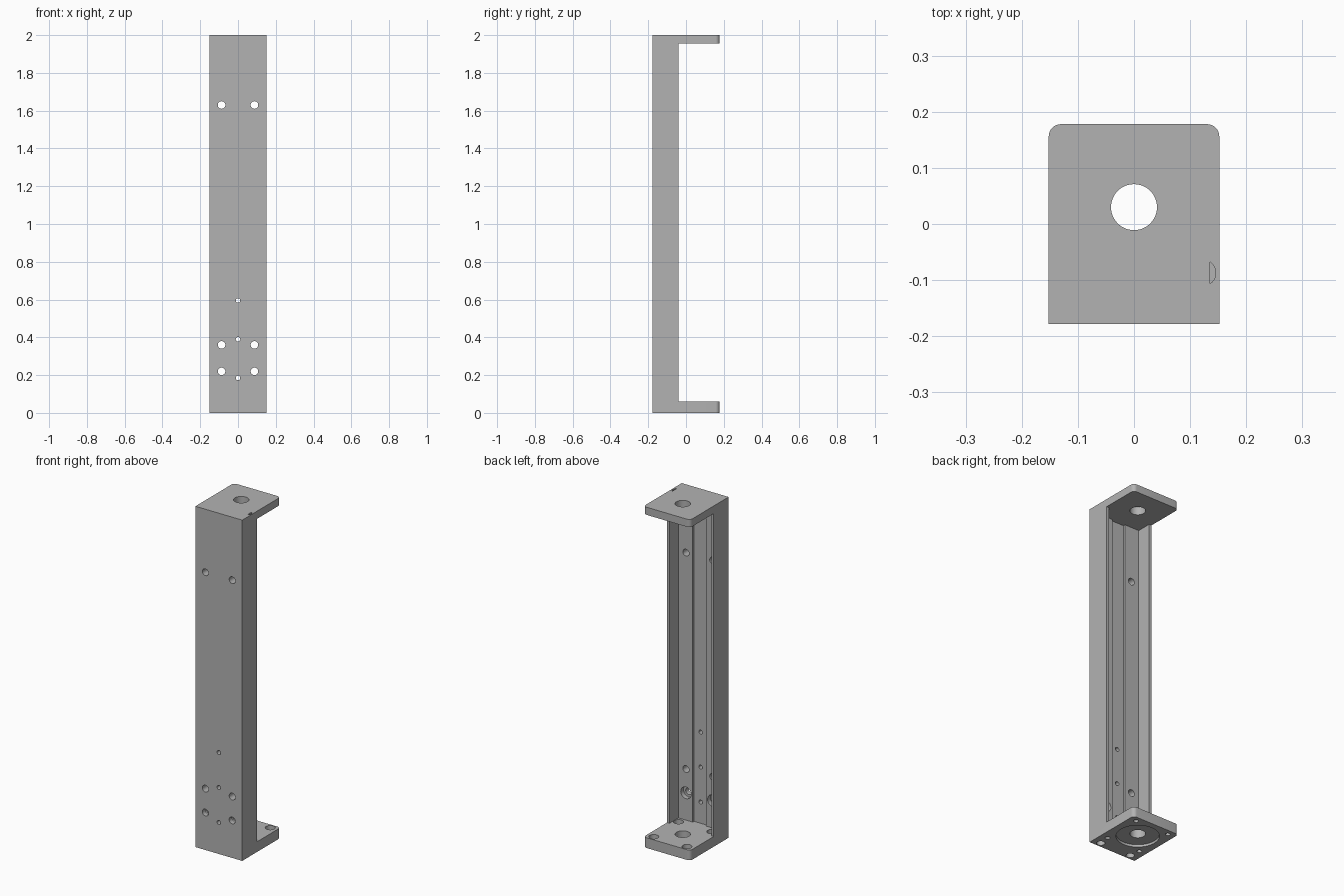
import bpy
import math

cube = bpy.data.objects.get("Cube")
if cube:
    bpy.data.objects.remove(cube, do_unlink=True)

# Overall sizes
HALF_W, HALF_D, HEIGHT = 0.152, 0.178, 2.0
FLOOR, CEILING = 0.06, 1.955
BORE_Y = 0.03

grey = bpy.data.materials.new("plain_grey")
grey.use_nodes = True
colour = (0.45, 0.45, 0.45, 1)
grey.diffuse_color = colour
grey.node_tree.nodes["Principled BSDF"].inputs["Base Color"].default_value = colour


def box(name, x, y, z):
    """Box from (min, max) ranges on each axis."""
    bpy.ops.mesh.primitive_cube_add(size=1, location=[sum(r) / 2 for r in (x, y, z)])
    ob = bpy.context.object
    ob.name = name
    ob.scale = [r[1] - r[0] for r in (x, y, z)]
    bpy.ops.object.transform_apply(location=True, scale=True)
    return ob


def prism(name, radius, start, end, axis, a, b, sides=32):
    """Cylinder along z at (x, y) = (a, b), or along y at (x, z) = (a, b)."""
    mid = (start + end) / 2
    loc, rot = ((a, b, mid), (0, 0, 0)) if axis == "z" else ((a, mid, b), (math.pi / 2, 0, 0))
    bpy.ops.mesh.primitive_cylinder_add(vertices=sides, radius=radius,
                                        depth=end - start, location=loc, rotation=rot)
    ob = bpy.context.object
    ob.name = name
    return ob


def apply(ob, mod):
    bpy.ops.object.select_all(action="DESELECT")
    bpy.context.view_layer.objects.active = ob
    ob.select_set(True)
    bpy.ops.object.modifier_apply(modifier=mod.name)


def cut(ob, cutter):
    cutter.hide_render = True
    mod = ob.modifiers.new("cut", "BOOLEAN")
    mod.operation, mod.solver, mod.object = "DIFFERENCE", "EXACT", cutter
    apply(ob, mod)
    bpy.data.objects.remove(cutter, do_unlink=True)


# Solid block with rounded rear vertical edges
frame = box("channel_frame", (-HALF_W, HALF_W), (-HALF_D, HALF_D), (0, HEIGHT))
weights = frame.data.attributes.new("bevel_weight_edge", "FLOAT", "EDGE")
for edge in frame.data.edges:
    p, q = (frame.data.vertices[i].co for i in edge.vertices)
    upright = abs(p.z - q.z) > 1
    weights.data[edge.index].value = 1.0 if upright and p.y > 0 else 0.0
round_mod = frame.modifiers.new("rounding", "BEVEL")
round_mod.limit_method, round_mod.width, round_mod.segments = "WEIGHT", 0.022, 8
apply(frame, round_mod)

# Space between end plates, inner channel and central groove
for half, back in ((0.3, -0.04), (0.136, -0.124), (0.043, -0.136)):
    cut(frame, box("channel_cutter", (-half, half), (back, 0.3), (FLOOR, CEILING)))

# Mounting holes through the web
for side in (-1, 1):
    for z in (0.22, 0.36, 1.63):
        cut(frame, prism("mount_hole", 0.02, -0.25, -0.06, "y", side * 0.087, z))
    cut(frame, prism("mount_counterbore", 0.034, -0.15, -0.06, "y", side * 0.087, 0.22))
for z in (0.185, 0.39, 0.595):
    cut(frame, prism("centre_hole", 0.012, -0.25, -0.06, "y", 0, z, 24))

# Shaft bores in both end plates, with a bearing recess underneath
cut(frame, prism("top_bore", 0.041, 1.9, 2.1, "z", 0, BORE_Y, 48))
cut(frame, prism("bottom_bore", 0.041, -0.1, 0.1, "z", 0, BORE_Y, 48))
cut(frame, prism("bearing_recess", 0.113, -0.1, 0.014, "z", 0, BORE_Y, 64))

# Base plate screw holes and blind holes in the web end
for side in (-1, 1):
    for y in (BORE_Y - 0.115, BORE_Y + 0.115):
        cut(frame, prism("screw_hole", 0.013, -0.1, 0.1, "z", side * 0.108, y, 24))
        cut(frame, prism("screw_counterbore", 0.027, 0.03, 0.1, "z", side * 0.108, y))
    cut(frame, prism("web_end_hole", 0.022, -0.1, 0.05, "z", side * 0.1, -0.15))

# Half-moon pocket in the top plate
pocket = prism("pocket_cutter", 0.0237, 1.957, 2.1, "z", 0.122, -0.087)
cut(pocket, box("pocket_flat", (0, 0.135), (-0.2, 0.1), (1.9, 2.2)))
cut(frame, pocket)

frame.data.materials.clear()
frame.data.materials.append(grey)
for face in frame.data.polygons:
    face.material_index = 0
bpy.ops.object.select_all(action="DESELECT")
bpy.context.view_layer.objects.active = frame
frame.select_set(True)
bpy.ops.object.shade_smooth_by_angle(angle=math.radians(30))
